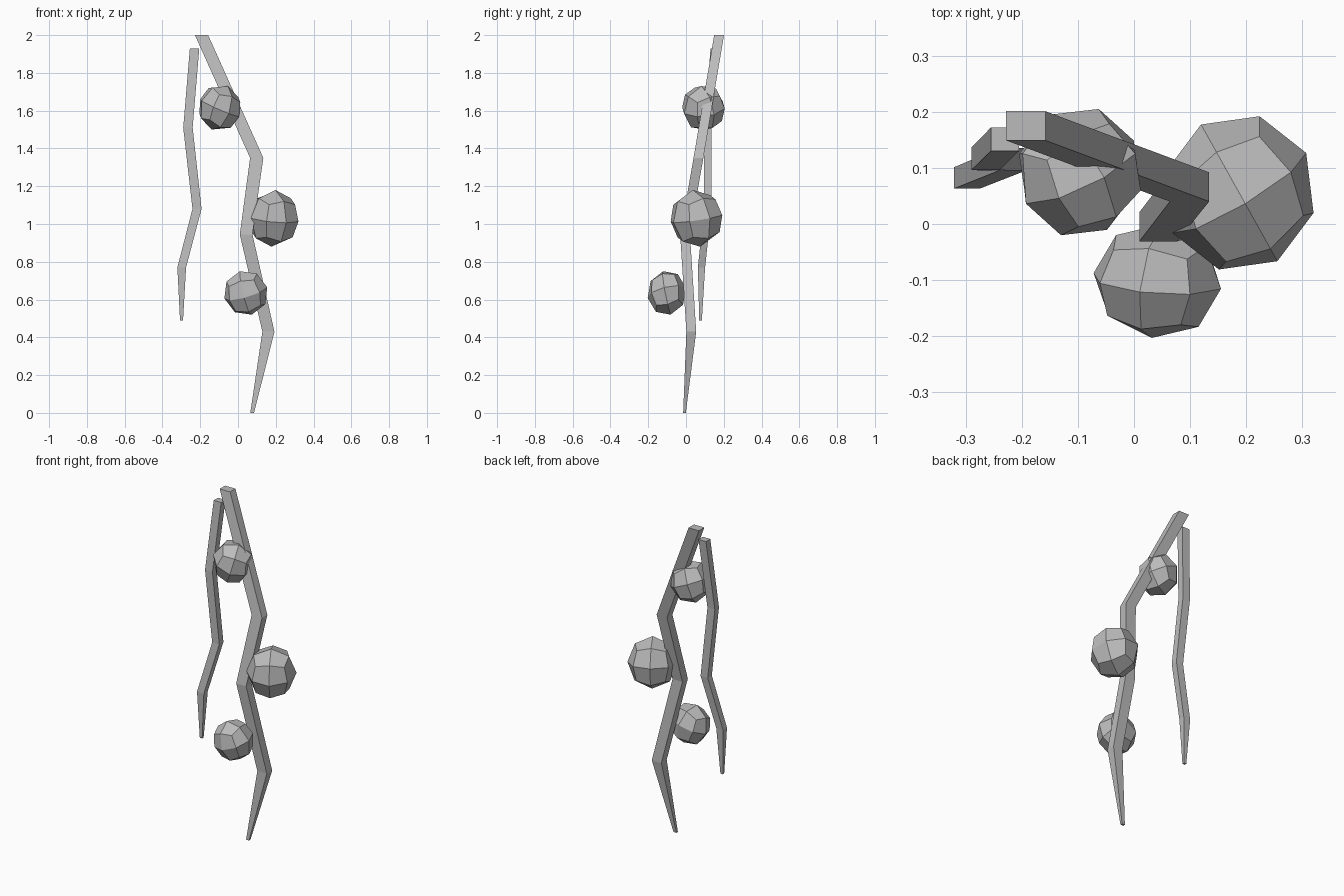
import bpy
import bmesh
from math import radians
from mathutils import Euler, Vector

cube = bpy.data.objects.get("Cube")
if cube:
    bpy.data.objects.remove(cube, do_unlink=True)

grey = bpy.data.materials.new("plain_grey")
grey.use_nodes = True
colour = (0.5, 0.5, 0.5, 1)
grey.diffuse_color = colour
grey.node_tree.nodes["Principled BSDF"].inputs["Base Color"].default_value = colour


def finish(bm, name):
    bmesh.ops.recalc_face_normals(bm, faces=bm.faces)
    mesh = bpy.data.meshes.new(name)
    bm.to_mesh(mesh)
    bm.free()
    mesh.materials.append(grey)
    bpy.context.collection.objects.link(bpy.data.objects.new(name, mesh))


def vine(name, stations):
    """Tapering four-sided strand; stations are centre x, y, z, width, depth."""
    bm = bmesh.new()
    rings = []
    for x, y, z, w, d in stations:
        rings.append([bm.verts.new((x + sx * w / 2, y + sy * d / 2, z))
                      for sx, sy in ((-1, -1), (1, -1), (1, 1), (-1, 1))])
    for a, b in zip(rings, rings[1:]):
        for i in range(4):
            j = (i + 1) % 4
            bm.faces.new((a[i], a[j], b[j], b[i]))
    bm.faces.new(rings[0])
    bm.faces.new(rings[-1])
    finish(bm, name)


def berry(name, low, high, turn):
    """Faceted ball of quads, turned and fitted between two box corners."""
    bm = bmesh.new()
    bmesh.ops.create_cube(bm, size=2)
    bmesh.ops.subdivide_edges(bm, edges=bm.edges[:], cuts=1, use_grid_fill=True)
    rot = Euler([radians(a) for a in turn]).to_matrix()
    for v in bm.verts:
        v.co = rot @ v.co.normalized()
    for axis in range(3):
        values = [v.co[axis] for v in bm.verts]
        start, span = min(values), max(values) - min(values)
        for v in bm.verts:
            t = (v.co[axis] - start) / span
            v.co[axis] = low[axis] + t * (high[axis] - low[axis])
    finish(bm, name)


# Hanging strands, top to tip
vine("long_vine", [
    (-0.193, 0.175, 2.0, 0.07, 0.052),
    (0.099, 0.066, 1.35, 0.07, 0.052),
    (0.043, -0.005, 0.945, 0.067, 0.052),
    (0.161, 0.028, 0.43, 0.064, 0.052),
    (0.075, -0.008, 0.0, 0.02, 0.014),
])
vine("short_vine", [
    (-0.23, 0.151, 1.93, 0.05, 0.042),
    (-0.265, 0.116, 1.51, 0.05, 0.04),
    (-0.217, 0.115, 1.08, 0.048, 0.04),
    (-0.298, 0.082, 0.77, 0.046, 0.038),
    (-0.299, 0.077, 0.49, 0.016, 0.014),
])

# Faceted berries beside the long strand
berry("upper_berry", (-0.205, -0.02, 1.5), (0.012, 0.205, 1.73), (15, 17, 30))
berry("middle_berry", (0.055, -0.081, 0.88), (0.32, 0.192, 1.18), (9, 0, 30))
berry("lower_berry", (-0.072, -0.203, 0.52), (0.155, 0.0, 0.75), (13, -14, -8))
